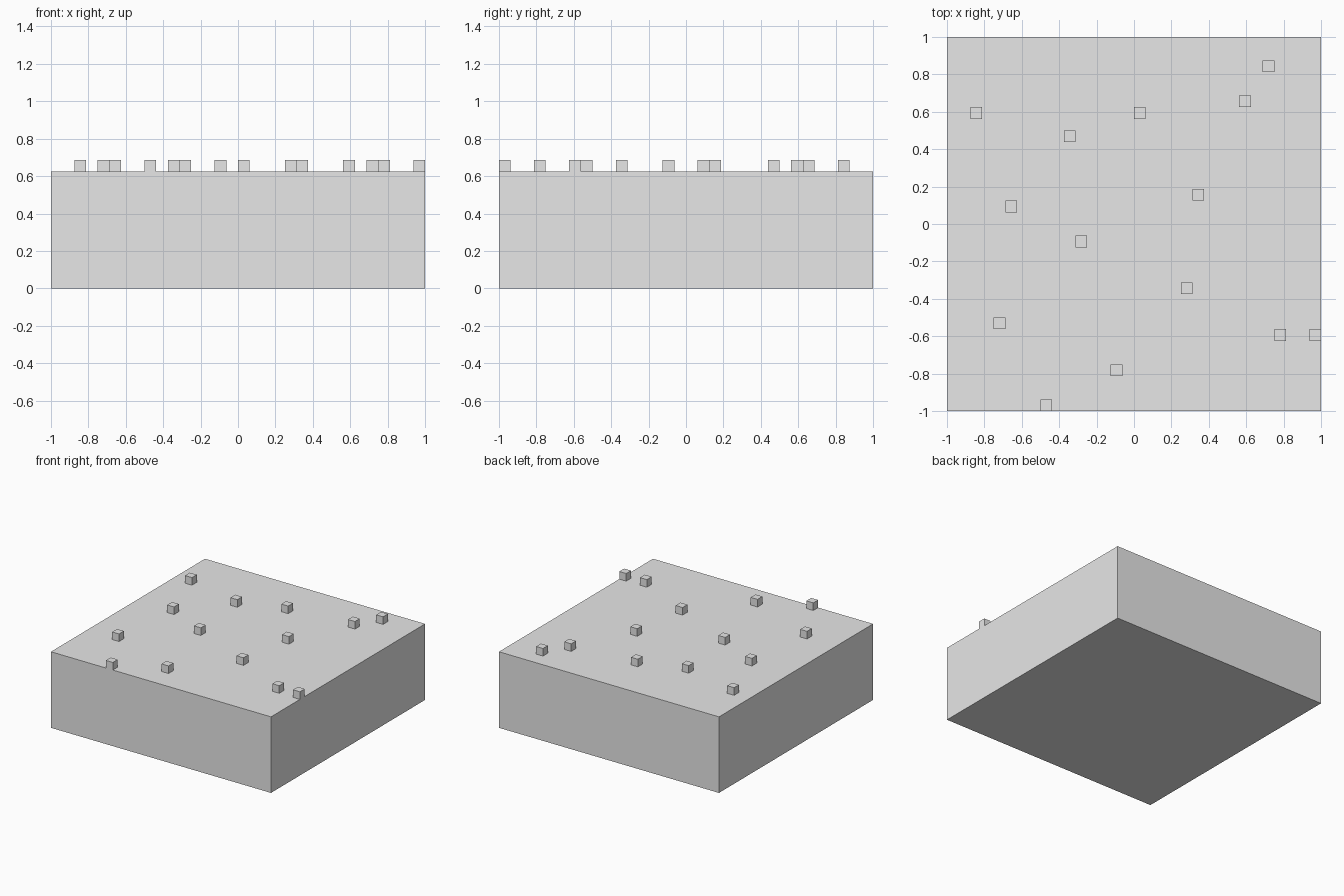
import bpy

cube = bpy.data.objects.get("Cube")
if cube:
    bpy.data.objects.remove(cube, do_unlink=True)

CELLS = 32
CELL = 2 / CELLS
SLAB_TOP = 10 * CELL

grey = bpy.data.materials.new("light_grey")
grey.use_nodes = True
COLOUR = (0.8, 0.8, 0.8, 1)
grey.diffuse_color = COLOUR
grey.node_tree.nodes["Principled BSDF"].inputs["Base Color"].default_value = COLOUR


def box(name, centre, size):
    bpy.ops.mesh.primitive_cube_add(size=1, location=centre)
    obj = bpy.context.object
    obj.name = name
    obj.scale = size
    bpy.ops.object.transform_apply(location=False, rotation=False, scale=True)
    obj.data.materials.append(grey)
    return obj


# Solid ground slab
box("ground_slab", (0, 0, SLAB_TOP / 2), (2, 2, SLAB_TOP))

# Single-cell blocks scattered on the slab, as (column, row)
spots = [(2, 25), (10, 23), (16, 25), (25, 26), (27, 29), (5, 17), (21, 18),
         (11, 14), (20, 10), (4, 7), (14, 3), (28, 6), (31, 6), (8, 0)]
for column, row in spots:
    x = (column + 0.5) * CELL - 1
    y = (row + 0.5) * CELL - 1
    box("surface_block", (x, y, SLAB_TOP + CELL / 2), (CELL, CELL, CELL))
